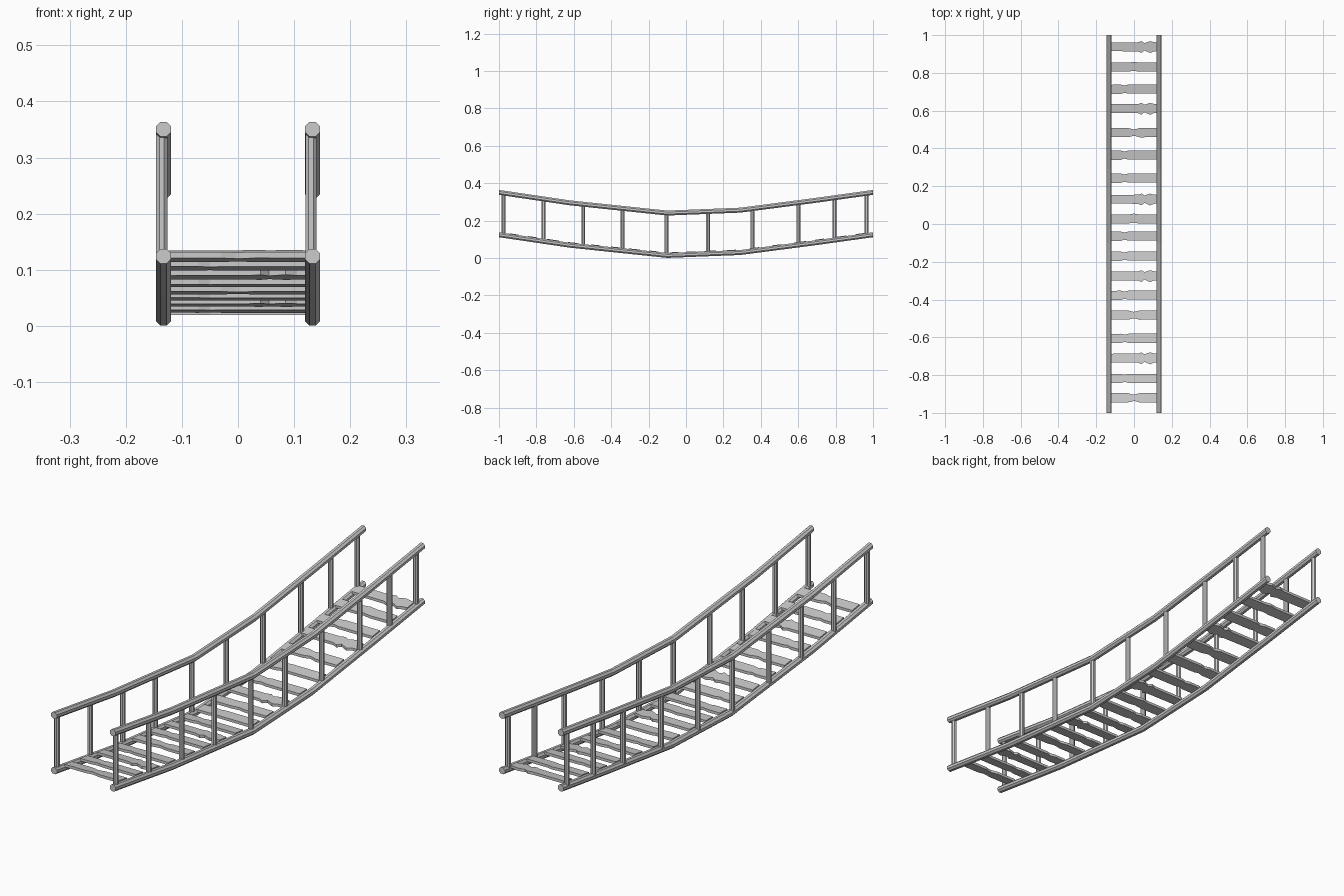
import bpy, bmesh, math
from mathutils import Vector

if "Cube" in bpy.data.objects:
    bpy.data.objects.remove(bpy.data.objects["Cube"])

# Sagging side line of the bridge (y, z of the lower rail centre)
SAG = [(-1, .124), (-.62, .068), (-.1, .0135), (.29, .029), (.69, .081), (1, .124)]
RAIL_X, RAIL_R, RAIL_GAP = .133, .0132, .2265


def sag(y):
    """Height and slope of the lower rail at y."""
    for (y0, z0), (y1, z1) in zip(SAG, SAG[1:]):
        if y <= y1:
            break
    slope = (z1 - z0) / (y1 - y0)
    return z0 + slope * (y - y0), slope


def loft(name, rings):
    """Closed solid through a list of equal-sized rings of points."""
    bm = bmesh.new()
    vs = [[bm.verts.new(p) for p in ring] for ring in rings]
    n = len(vs[0])
    for a, b in zip(vs, vs[1:]):
        for i in range(n):
            j = (i + 1) % n
            bm.faces.new((a[i], a[j], b[j], b[i]))
    bm.faces.new(vs[0])
    bm.faces.new(vs[-1])
    bmesh.ops.recalc_face_normals(bm, faces=bm.faces)
    me = bpy.data.meshes.new(name)
    bm.to_mesh(me)
    bm.free()
    ob = bpy.data.objects.new(name, me)
    bpy.context.collection.objects.link(ob)
    return ob


def circle(r, n=8):
    return [(r * math.cos(math.tau * (i + .5) / n), r * math.sin(math.tau * (i + .5) / n))
            for i in range(n)]


# Lower rails and handrails
R = RAIL_R / math.cos(math.pi / 8)
for side, sx in (("left", -1), ("right", 1)):
    for part, dz in (("lower_rail", 0), ("handrail", RAIL_GAP)):
        loft(f"{side}_{part}", [[(sx * RAIL_X + a, y, z + dz + b) for a, b in circle(R)]
                                for y, z in SAG])

# Upright posts
POSTS = [-.976, -.762, -.55, -.34, -.104, .118, .356, .602, .794, .965]
for side, x in (("left", -.136), ("right", .130)):
    for k, y in enumerate(POSTS):
        z = sag(y)[0]
        loft(f"{side}_post_{k + 1}", [[(x + a, y + b, h) for a, b in circle(.0108)]
                                      for h in (z, z + RAIL_GAP)])

# Plank outlines: (x, front edge, back edge)
KNOTTED = [(-.125, -.023, .023), (.02, -.024, .024), (.04, -.032, .03), (.055, -.019, .02),
           (.085, -.033, .03), (.105, -.024, .025), (.125, -.023, .023)]
WAISTED = [(-.125, -.024, .024), (-.03, -.024, .024), (-.004, -.018, .017),
           (.006, -.018, .018), (.03, -.025, .024), (.125, -.024, .024)]
CHIPPED = [(-.125, -.025, .023), (-.07, -.025, .024), (-.05, -.019, .019),
           (-.03, -.024, .024), (.125, -.024, .024)]
BUMPED = [(-.125, -.023, .024), (-.03, -.023, .024), (0, -.019, .029),
          (.03, -.024, .024), (.125, -.023, .024)]
K, W, C, B = KNOTTED, WAISTED, CHIPPED, BUMPED
PLANKS = [(-.92, W), (-.817, C), (-.71, K), (-.605, C), (-.482, W), (-.377, C),
          (-.275, K), (-.17, C), (-.064, C), (.026, B), (.131, K), (.243, C),
          (.365, C), (.484, W), (.611, K), (.714, C), (.83, B), (.938, K)]

# Deck planks, tilted with the sag
for k, (y, outline) in enumerate(PLANKS):
    z, slope = sag(y)
    rings = [[(x, y + d, z + .0105 + d * slope + t)
              for d, t in ((f, -.0055), (b, -.0055), (b, .0055), (f, .0055))]
             for x, f, b in outline]
    loft(f"plank_{k + 1}", rings)
